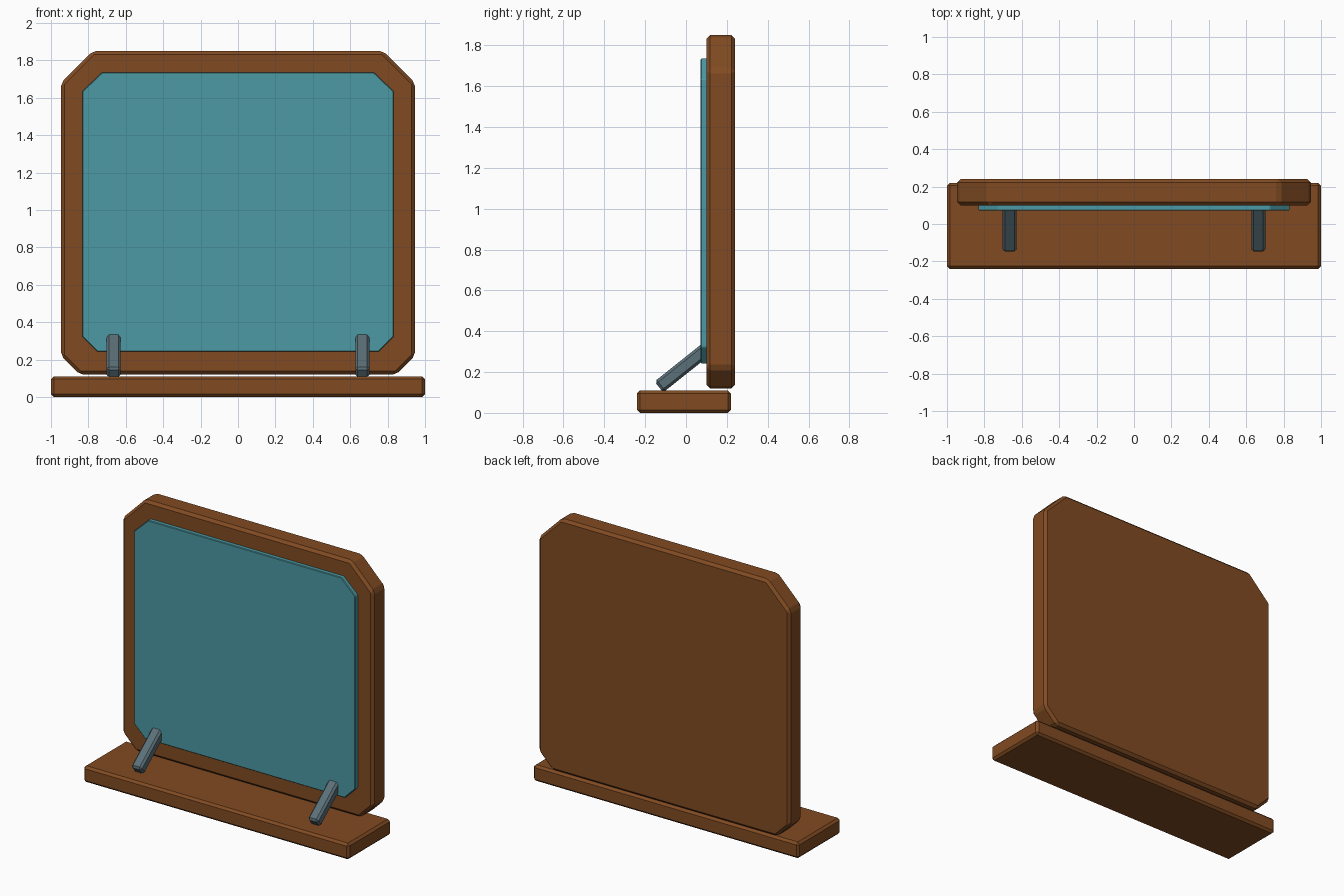
import bpy, bmesh, math
from mathutils import Matrix

if "Cube" in bpy.data.objects:
    bpy.data.objects.remove(bpy.data.objects["Cube"])


def material(name, rgb):
    m = bpy.data.materials.new(name)
    m.diffuse_color = (*rgb, 1)
    m.use_nodes = True
    m.node_tree.nodes["Principled BSDF"].inputs["Base Color"].default_value = m.diffuse_color
    return m


wood = material("brown wood", (0.22, 0.07, 0.016))
teal = material("teal panel", (0.072, 0.32, 0.37))
steel = material("grey metal", (0.105, 0.16, 0.19))


def finish(bm, name, mat, bevel):
    bmesh.ops.recalc_face_normals(bm, faces=bm.faces)
    me = bpy.data.meshes.new(name)
    bm.to_mesh(me)
    bm.free()
    me.materials.append(mat)
    ob = bpy.data.objects.new(name, me)
    bpy.context.collection.objects.link(ob)
    if bevel:
        mod = ob.modifiers.new("edge chamfer", 'BEVEL')
        mod.width = bevel
        mod.segments = 1
        mod.limit_method = 'ANGLE'
        mod.angle_limit = math.radians(30)
    return ob


def box(name, mat, size, center, bevel, tilt=0):
    bm = bmesh.new()
    mtx = (Matrix.Translation(center) @ Matrix.Rotation(tilt, 4, 'X')
           @ Matrix.Diagonal((*size, 1)))
    bmesh.ops.create_cube(bm, size=1, matrix=mtx)
    return finish(bm, name, mat, bevel)


def clipped_slab(name, mat, w, z0, z1, top, bottom, y0, y1, bevel):
    """Upright slab with cut corners; top/bottom are (dx, dz) corner cuts."""
    right = [(w - bottom[0], z0), (w, z0 + bottom[1]),
             (w, z1 - top[1]), (w - top[0], z1)]
    outline = right + [(-x, z) for x, z in reversed(right)]
    bm = bmesh.new()
    face = bm.faces.new([bm.verts.new((x, y0, z)) for x, z in outline])
    ext = bmesh.ops.extrude_face_region(bm, geom=[face], use_keep_orig=True)
    verts = [v for v in ext["geom"] if isinstance(v, bmesh.types.BMVert)]
    bmesh.ops.translate(bm, verts=verts, vec=(0, y1 - y0, 0))
    return finish(bm, name, mat, bevel)


# Base plank
box("base", wood, (2.0, 0.46, 0.11), (0, -0.01, 0.055), 0.015)

# Backboard and the panel mounted on its front
clipped_slab("backboard", wood, 0.946, 0.12, 1.85,
             (0.17, 0.17), (0.10, 0.10), 0.10, 0.24, 0.018)
clipped_slab("front_panel", teal, 0.832, 0.242, 1.735,
             (0.105, 0.10), (0.08, 0.08), 0.072, 0.11, 0.004)

# Sloping struts from base up into the panel
tilt = math.radians(38.5)
length = 0.31
for side, name in ((-1, "left_strut"), (1, "right_strut")):
    center = (side * 0.665,
              -0.133 + math.cos(tilt) * length / 2,
              0.127 + math.sin(tilt) * length / 2)
    box(name, steel, (0.076, length, 0.068), center, 0.013, tilt)
